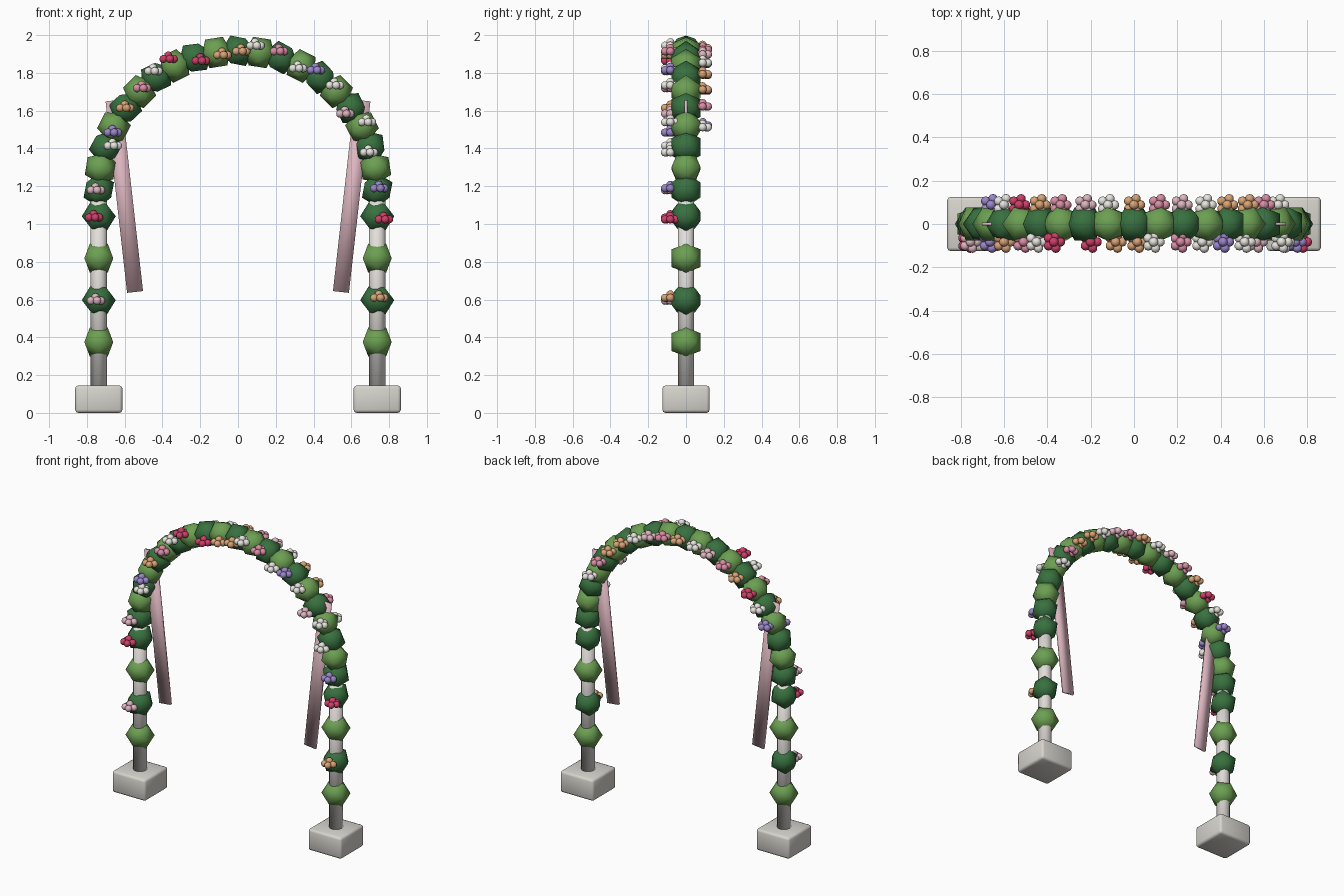
import bpy, bmesh
from math import sin, cos, pi, radians, sqrt
from mathutils import Matrix, Vector

cube = bpy.data.objects.get("Cube")
if cube:
    bpy.data.objects.remove(cube, do_unlink=True)

SPAN = 0.737      # half distance between posts, also the arch radius
SPRING = 1.18     # height where the arch begins
TUBE = 0.043


def material(name, rgb):
    m = bpy.data.materials.new(name)
    m.use_nodes = True
    m.diffuse_color = (*rgb, 1)
    m.node_tree.nodes["Principled BSDF"].inputs["Base Color"].default_value = (*rgb, 1)
    return m


MATS = {n: material(n, c) for n, c in {
    "stone": (0.68, 0.66, 0.61),
    "post_white": (0.76, 0.73, 0.70),
    "light_green": (0.15, 0.35, 0.085),
    "dark_green": (0.04, 0.165, 0.05),
    "crimson": (0.62, 0.05, 0.14),
    "pink": (0.70, 0.27, 0.38),
    "pale_pink": (0.73, 0.47, 0.53),
    "lavender": (0.33, 0.24, 0.60),
    "peach": (0.70, 0.37, 0.18),
    "white": (0.80, 0.78, 0.73)}.items()}


def finish(bm, name, mat, matrix=Matrix()):
    """Turn a bmesh into a smooth shaded object."""
    for f in bm.faces:
        f.smooth = True
    me = bpy.data.meshes.new(name)
    bm.to_mesh(me)
    bm.free()
    me.materials.append(MATS[mat])
    ob = bpy.data.objects.new(name, me)
    ob.matrix_world = matrix
    bpy.context.collection.objects.link(ob)
    return ob


def box(name, mat, size, matrix):
    bm = bmesh.new()
    bmesh.ops.create_cube(bm, size=1, matrix=Matrix.Diagonal((*size, 1)))
    return finish(bm, name, mat, matrix)


# Leaf clump: an icosahedron, turned differently for each green
def leaf(x, z, turn, dark):
    bm = bmesh.new()
    bmesh.ops.create_icosphere(bm, subdivisions=1, radius=0.09)
    base = (Matrix.Rotation(radians(90), 4, 'Y') if dark
            else Matrix.Rotation(radians(-31.7), 4, 'Y'))
    finish(bm, "leaf_clump", "dark_green" if dark else "light_green",
           Matrix.Translation((x, 0, z)) @ Matrix.Rotation(turn, 4, 'Y') @ base)


# Flower: five round petals in a level ring with a raised middle
def flower(x, y, z, mat):
    bm = bmesh.new()
    for i in range(5):
        a = 2 * pi * i / 5
        bmesh.ops.create_icosphere(bm, subdivisions=2, radius=0.022, matrix=Matrix.Translation(
            (0.03 * cos(a), 0.03 * sin(a), -0.006)))
    bmesh.ops.create_icosphere(bm, subdivisions=2, radius=0.022,
                               matrix=Matrix.Translation((0, 0, 0.012)))
    finish(bm, "flower", mat, Matrix.Translation((x, y, z)))


for side, label in ((-1, "right"), (1, "left")):
    # Foot block
    foot = box(label + "_foot", "stone", (0.25, 0.25, 0.145),
               Matrix.Translation((side * SPAN, 0, 0.0725)))
    bev = foot.modifiers.new("rounded", 'BEVEL')
    bev.width, bev.segments = 0.016, 2

    # Post
    bm = bmesh.new()
    bmesh.ops.create_cone(bm, cap_ends=True, segments=12, radius1=TUBE, radius2=TUBE,
                          depth=SPRING - 0.12)
    finish(bm, label + "_post", "post_white",
           Matrix.Translation((side * SPAN, 0, (SPRING + 0.12) / 2)))

    # Hanging ribbon
    box(label + "_ribbon", "pale_pink", (0.085, 0.016, 1.02),
        Matrix.Translation((side * 0.602, 0, 1.147)) @ Matrix.Rotation(side * 0.112, 4, 'Y'))

    # Leaf clumps up the post
    for i in range(4):
        leaf(side * SPAN, 0.375 + 0.222 * i, 0, i % 2 == 1)

# Arch tube
curve = bpy.data.curves.new("arch_tube", 'CURVE')
curve.dimensions = '3D'
curve.bevel_depth = TUBE
curve.bevel_resolution = 2
spline = curve.splines.new('POLY')
spline.points.add(32)
for i, p in enumerate(spline.points):
    a = pi * i / 32
    p.co = (SPAN * cos(a), 0, SPRING + SPAN * sin(a), 1)
curve.materials.append(MATS["post_white"])
bpy.context.collection.objects.link(bpy.data.objects.new("arch_tube", curve))

# Leaf clumps over the arch
for k in range(-10, 11):
    a = radians(9 * k)
    leaf(SPAN * sin(a), SPRING + SPAN * cos(a), a, k % 2 == 0)

# Front flowers
FRONT = {
    "pale_pink": [(-.755, .60), (-.755, 1.185), (.565, 1.59)],
    "crimson": [(-.765, 1.04), (-.37, 1.88), (-.20, 1.87), (.77, 1.03)],
    "lavender": [(-.665, 1.49), (.41, 1.82), (.745, 1.195)],
    "peach": [(-.60, 1.62), (-.085, 1.90), (.015, 1.92), (.745, .615)],
    "pink": [(-.51, 1.725), (.215, 1.92)],
    "white": [(-.665, 1.42), (-.45, 1.815), (.09, 1.95), (.315, 1.83),
              (.51, 1.74), (.68, 1.545), (.69, 1.385)]}
for mat, spots in FRONT.items():
    for x, z in spots:
        flower(x, -0.083, z, mat)

# Back flowers follow the arch
BACK = {
    "lavender": [-.66], "white": [-.60, -.12, .33, .665], "crimson": [-.53],
    "peach": [-.435, 0, .43, .525], "pink": [-.34, .115, .60], "pale_pink": [-.225, .22]}
for mat, xs in BACK.items():
    for x in xs:
        flower(x, 0.088, SPRING + 0.02 + sqrt(SPAN ** 2 - x ** 2), mat)
